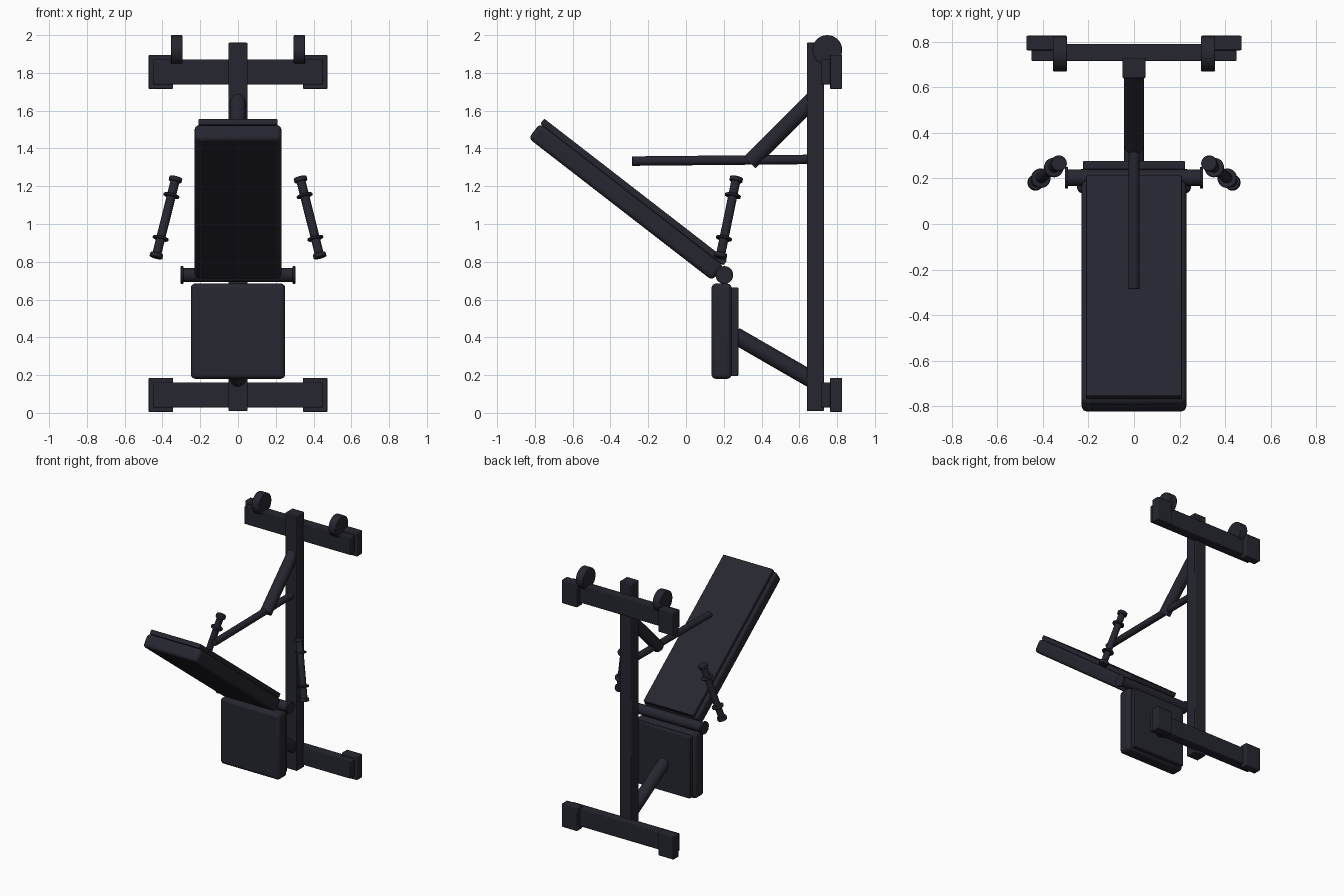
import bpy
from math import radians
from mathutils import Vector

cube = bpy.data.objects.get("Cube")
if cube:
    bpy.data.objects.remove(cube, do_unlink=True)

DARK = (0.019, 0.019, 0.030, 1)
paint = bpy.data.materials.new("dark_slate")
paint.use_nodes = True
paint.diffuse_color = DARK
paint.node_tree.nodes["Principled BSDF"].inputs["Base Color"].default_value = DARK


def finish(obj, name, bevel=0.0, segments=2):
    obj.name = name
    obj.data.materials.append(paint)
    if bevel:
        mod = obj.modifiers.new("soft_edges", "BEVEL")
        mod.width, mod.segments = bevel, segments
    bpy.ops.object.shade_smooth_by_angle(angle=radians(35))
    return obj


def box(name, low, high, bevel=0.005, tilt=0.0, segments=2):
    low, high = Vector(low), Vector(high)
    bpy.ops.mesh.primitive_cube_add(size=1, location=(low + high) / 2)
    obj = bpy.context.object
    obj.scale = high - low
    bpy.ops.object.transform_apply(location=False, rotation=False, scale=True)
    obj.rotation_euler.x = tilt
    return finish(obj, name, bevel, segments)


def rod(name, start, end, radius, bevel=0.0):
    start, end = Vector(start), Vector(end)
    axis = end - start
    bpy.ops.mesh.primitive_cylinder_add(vertices=32, radius=radius, depth=axis.length,
                                        location=(start + end) / 2)
    obj = bpy.context.object
    obj.rotation_euler = axis.to_track_quat("Z", "Y").to_euler()
    return finish(obj, name, bevel)


def pad_slab(name, centre, size, bevel, tilt=0.0):
    c, half = Vector(centre), Vector(size) / 2
    return box(name, c - half, c + half, bevel, tilt, 4)


# Upright frame with top and bottom crossbars
box("upright_post", (-0.05, 0.64, 0.01), (0.05, 0.73, 1.96))
for level, z in (("lower", 0.095), ("upper", 1.805)):
    box(level + "_crossbar", (-0.45, 0.715, z - 0.066), (0.45, 0.79, z + 0.066))
    for side, s in (("left", 1), ("right", -1)):
        pad_slab(f"{level}_{side}_end_cap", (s * 0.408, 0.795, z), (0.13, 0.064, 0.18), 0.006)

# Diagonal struts and the long horizontal bar
rod("upper_strut", (0, 0.68, 1.667), (0, 0.338, 1.325), 0.043)
rod("lower_strut", (0, 0.26, 0.41), (0, 0.68, 0.168), 0.045)
rod("horizontal_bar", (0, -0.285, 1.333), (0, 0.66, 1.342), 0.025, 0.003)

# Tilted back pad with its backing board
TILT = radians(-37.75)
normal = Vector((0, 0.612, 0.791))
pad_centre = Vector((0, -0.317, 1.117))
pad_slab("back_pad", pad_centre, (0.46, 1.23, 0.1), 0.025, TILT)
pad_slab("back_pad_board", pad_centre + normal * 0.066, (0.42, 1.225, 0.034), 0.006, TILT)

# Vertical seat pad with its backing board
box("seat_pad", (-0.25, 0.135, 0.18), (0.25, 0.242, 0.685), 0.025, segments=4)
box("seat_pad_board", (-0.225, 0.238, 0.195), (0.225, 0.277, 0.665), 0.006)

# Hinge roller between the pads
rod("hinge_roller", (-0.295, 0.203, 0.73), (0.295, 0.203, 0.73), 0.037)

# Paired rollers, flanges and hand grips
for side, s in (("left", 1), ("right", -1)):
    rod(side + "_hinge_flange", (s * 0.289, 0.203, 0.73), (s * 0.304, 0.203, 0.73), 0.047, 0.003)
    rod(side + "_top_wheel", (s * 0.295, 0.748, 1.921), (s * 0.355, 0.748, 1.921), 0.079, 0.004)

    bottom = Vector((s * 0.435, 0.18, 0.822))
    top = Vector((s * 0.328, 0.268, 1.248))
    rod(side + "_grip", bottom, top, 0.024)
    for part, a, b, r in (("bottom_cap", 0, 0.055, 0.035), ("lower_collar", 0.225, 0.255, 0.043),
                          ("upper_collar", 0.755, 0.785, 0.043), ("top_cap", 0.945, 1, 0.035)):
        rod(f"{side}_grip_{part}", bottom.lerp(top, a), bottom.lerp(top, b), r, 0.004)
